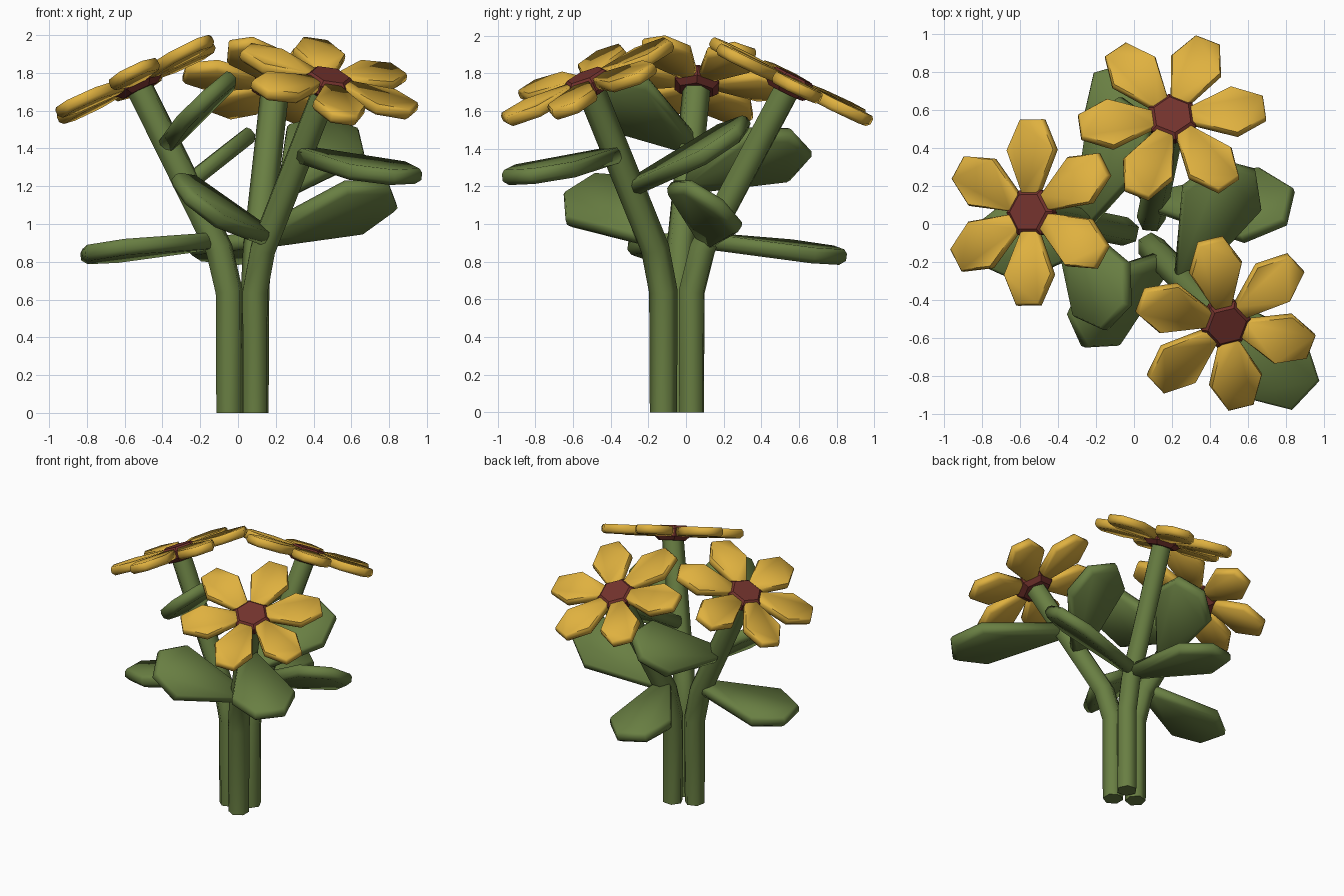
import bpy, bmesh, math
from mathutils import Vector, Matrix

if "Cube" in bpy.data.objects:
    bpy.data.objects.remove(bpy.data.objects["Cube"])

def material(name, rgb):
    m = bpy.data.materials.new(name)
    m.diffuse_color = (*rgb, 1)
    m.use_nodes = True
    m.node_tree.nodes["Principled BSDF"].inputs["Base Color"].default_value = m.diffuse_color
    return m

GREEN = material("leaf green", (0.14, 0.21, 0.055))
YELLOW = material("petal yellow", (0.74, 0.44, 0.05))
RED = material("dark red", (0.17, 0.032, 0.026))

def rot(yaw, pitch, roll):
    r = math.radians
    return (Matrix.Rotation(r(yaw), 4, 'Z') @ Matrix.Rotation(-r(pitch), 4, 'Y')
            @ Matrix.Rotation(r(roll), 4, 'X'))

def hexagon(r, z=0, turn=0):
    return [Vector((r * math.cos(math.radians(60 * k + turn)),
                    r * math.sin(math.radians(60 * k + turn)), z)) for k in range(6)]

def loft(name, rings, mat, matrix=Matrix(), angle=40):
    """Skin a stack of equal rings and cap both ends."""
    bm = bmesh.new()
    vs = [[bm.verts.new(matrix @ Vector(p)) for p in ring] for ring in rings]
    n = len(vs[0])
    for a, b in zip(vs, vs[1:]):
        for i in range(n):
            j = (i + 1) % n
            bm.faces.new((a[i], a[j], b[j], b[i]))
    bm.faces.new(vs[0][::-1])
    bm.faces.new(vs[-1])
    bmesh.ops.recalc_face_normals(bm, faces=bm.faces)
    me = bpy.data.meshes.new(name)
    bm.to_mesh(me)
    bm.free()
    me.materials.append(mat)
    ob = bpy.data.objects.new(name, me)
    bpy.context.collection.objects.link(ob)
    bpy.ops.object.select_all(action='DESELECT')
    ob.select_set(True)
    bpy.context.view_layer.objects.active = ob
    bpy.ops.object.shade_smooth_by_angle(angle=math.radians(angle))

def blade(name, half, thick, mat, matrix):
    """Thin six-cornered petal or leaf with bevelled rims; half = (length, half width)."""
    outline = [(x, -w) for x, w in half] + [(x, w) for x, w in reversed(half)]
    cx = sum(p[0] for p in outline) / len(outline)
    rings = [[(cx + (x - cx) * s, y * s, z * thick) for x, y in outline]
             for s, z in ((0.9, -0.5), (1, -0.2), (1, 0.25), (0.95, 0.5))]
    loft(name, rings, mat, matrix, 62)

def stem_path(base, head):
    b, h = Vector(base), Vector(head)
    bend = b.lerp(h, 0.11)
    bend.z = 0.87
    return [b, Vector((b.x, b.y, 0.64)), bend, h]

def stem(name, path, lean, r=0.076):
    rings = []
    for i, p in enumerate(path):
        before = p - path[i - 1] if i else Vector((0, 0, 1))
        after = path[i + 1] - p if i < 3 else before
        q = Vector((0, 0, 1)).rotation_difference(before.normalized() + after.normalized())
        rings.append([p + q @ v for v in hexagon(r if i else r * 0.95, 0, lean + 30)])
    for v in rings[0]:
        v.z = 0
    loft(name, rings, GREEN, angle=65)

def flower(name, head, lean):
    # flower plane tips outwards along the lean direction; the petals are spun a little
    M = Matrix.Translation(head) @ rot(lean, -26, 0) @ rot(12, 0, 0)
    rings = [hexagon(r, z) for r, z in ((0.10, -0.06), (0.135, -0.03), (0.135, 0.02), (0.105, 0.045))]
    loft(name + "_centre", rings, RED, M, 30)
    for k in range(6):
        blade(f"{name}_petal_{k + 1}", [(0.09, 0.045), (0.33, 0.142), (0.49, 0.068)], 0.064,
              YELLOW, M @ rot(30 + 60 * k, 0.5, 0))

# name: stem base, flower head, lean direction, leaves as (height, yaw, pitch, roll, length)
plants = {
    "left": ((-0.046, -0.04, 0), (-0.54, 0.06, 1.76), 168,
             [(0.91, 187, -6, 6, 0.71), (1.21, 66, 18, -34, 0.70), (1.42, 299, 28, 34, 0.67)]),
    "back": ((0.09, 0.03, 0), (0.2, 0.555, 1.75), 85,
             [(0.91, 107, -6, 6, 0.75), (0.92, -2, 18, -33, 0.75)]),
    "right": ((0.09, -0.12, 0), (0.48, -0.52, 1.75), -60,
              [(1.37, -43, -9, 2, 0.79), (0.93, 219, 24, -33, 0.65), (1.19, 65, 26, 22, 0.74)]),
}

for name, (base, head, lean, leaves) in plants.items():
    path = stem_path(base, head)
    stem(name + "_stem", path, lean)
    flower(name + "_flower", Vector(head), lean)
    for i, (z, yaw, pitch, roll, length) in enumerate(leaves):
        p = path[2].lerp(path[3], (z - 0.87) / (path[3].z - 0.87))
        blade(f"{name}_leaf_{i + 1}", [(0, 0.05), (0.72 * length, 0.225), (length, 0.105)], 0.085,
              GREEN, Matrix.Translation(p) @ rot(yaw, pitch, roll))
